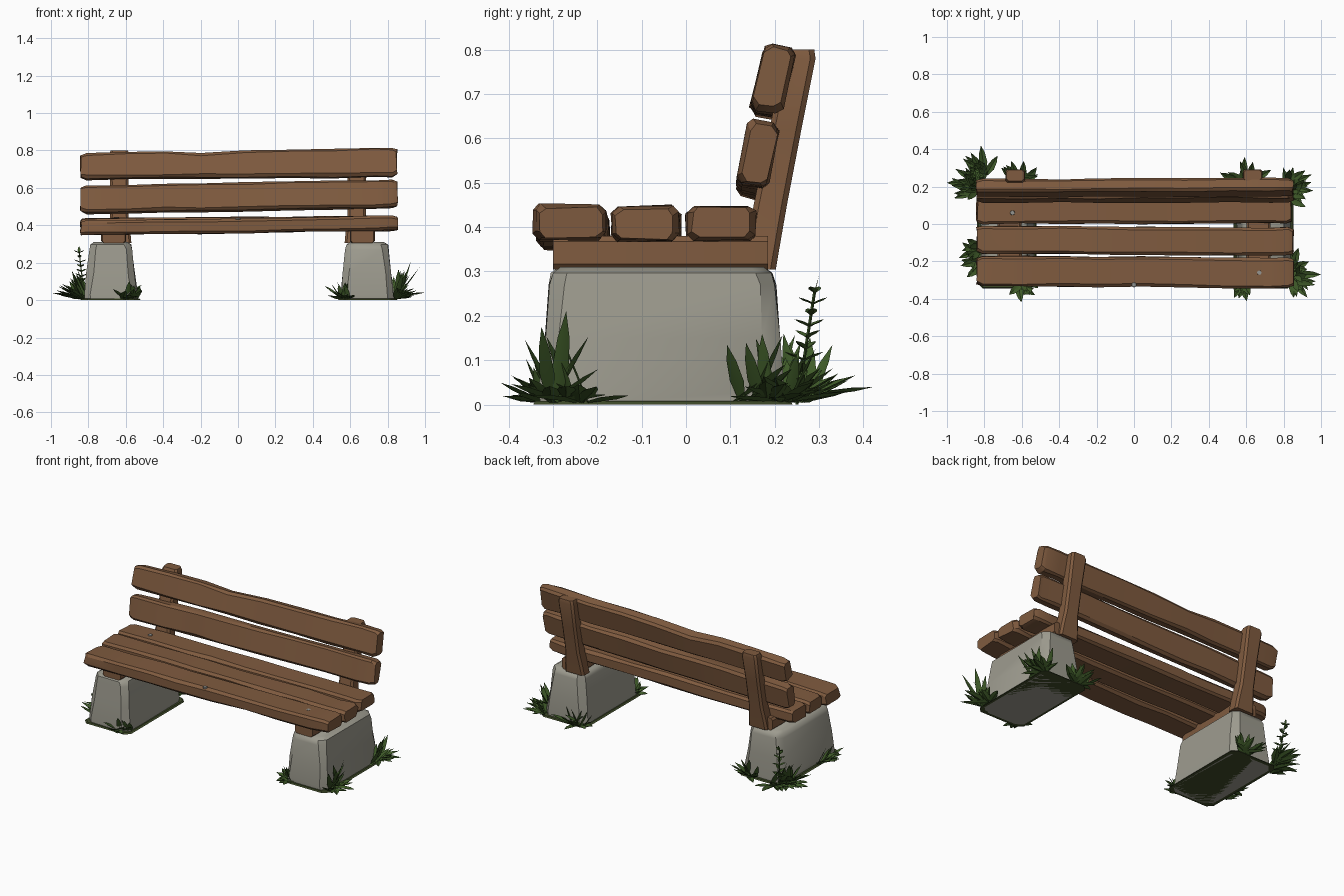
import bpy, bmesh, math, random
from mathutils import Vector

if "Cube" in bpy.data.objects:
    bpy.data.objects.remove(bpy.data.objects["Cube"])

random.seed(7)


def material(name, rgb):
    m = bpy.data.materials.new(name)
    m.diffuse_color = (*rgb, 1)
    m.use_nodes = True
    m.node_tree.nodes["Principled BSDF"].inputs["Base Color"].default_value = m.diffuse_color
    return m


WOOD = material("brown wood", (0.215, 0.105, 0.05))
STONE = material("grey stone", (0.34, 0.33, 0.275))
GRASS = material("green grass", (0.05, 0.105, 0.022))
MOSS = material("dark moss", (0.05, 0.07, 0.022))
NAIL = material("nail metal", (0.3, 0.3, 0.28))


def finish(bm, name, mat, angle=35, normals=True):
    if normals:
        bmesh.ops.recalc_face_normals(bm, faces=bm.faces[:])
    me = bpy.data.meshes.new(name)
    bm.to_mesh(me)
    bm.free()
    ob = bpy.data.objects.new(name, me)
    bpy.context.collection.objects.link(ob)
    me.materials.append(mat)
    bpy.ops.object.select_all(action='DESELECT')
    ob.select_set(True)
    bpy.context.view_layer.objects.active = ob
    bpy.ops.object.shade_smooth_by_angle(angle=math.radians(angle))
    return ob


def loft(bm, rings):
    """Skin closed rings of points and cap both ends."""
    vs = [[bm.verts.new(p) for p in r] for r in rings]
    n = len(vs[0])
    for a, b in zip(vs, vs[1:]):
        for i in range(n):
            bm.faces.new((a[i], a[(i + 1) % n], b[(i + 1) % n], b[i]))
    bm.faces.new(vs[0][::-1])
    bm.faces.new(vs[-1])


def chamfered(w, h, c):
    """Corner points of a chamfered rectangle."""
    w, h = w / 2, h / 2
    return [(-w + c, -h), (w - c, -h), (w, -h + c), (w, h - c),
            (w - c, h), (-w + c, h), (-w, h - c), (-w, -h + c)]


def plank(name, left, right, thick, heights, tilt=0, dip=None, x0=-0.84, x1=0.85):
    """Worn board along x; left and right are (y, z) centres of its ends."""
    stops = [0, 0.018, 0.14, 0.27, 0.38, 0.52, 0.66, 0.8, 0.93, 0.985, 1]
    a, rings = math.radians(tilt), []
    for i, t in enumerate(stops):
        end = i in (0, len(stops) - 1)
        k = 0.86 if end else 1
        cy = left[0] + (right[0] - left[0]) * t + random.uniform(-0.003, 0.003)
        cz = left[1] + (right[1] - left[1]) * t + random.uniform(-0.003, 0.003)
        h = (heights[0] + (heights[1] - heights[0]) * t) * k
        ring = []
        for u, v in chamfered(thick * k, h, 0.014):
            u += random.uniform(-0.003, 0.003)
            v += random.uniform(-0.003, 0.003)
            if dip and i == dip and v > 0:
                v -= 0.016
            x = x0 + (x1 - x0) * t + (random.uniform(-0.006, 0.006) if end else 0)
            ring.append((x, cy + u * math.cos(a) + v * math.sin(a),
                         cz - u * math.sin(a) + v * math.cos(a)))
        rings.append(ring)
    bm = bmesh.new()
    loft(bm, rings)
    return finish(bm, name, WOOD, 30)


# Seat and back boards
plank("seat_plank_front", (-0.25, 0.385), (-0.262, 0.411), 0.162, (0.078, 0.078))
plank("seat_plank_middle", (-0.083, 0.397), (-0.092, 0.409), 0.148, (0.08, 0.078))
plank("seat_plank_rear", (0.078, 0.400), (0.08, 0.410), 0.152, (0.08, 0.078), x1=0.84)
plank("back_plank_lower", (0.160, 0.538), (0.163, 0.567), 0.072, (0.147, 0.15), 11)
plank("back_plank_upper", (0.194, 0.714), (0.198, 0.735), 0.072, (0.138, 0.155), 13, dip=4)

# Nail heads on the seat
for i, (x, y, z) in enumerate([(-0.65, 0.06, 0.441), (0.67, -0.26, 0.447), (0, -0.325, 0.436)]):
    bm = bmesh.new()
    bmesh.ops.create_cone(bm, cap_ends=True, segments=8, radius1=0.014, radius2=0.012, depth=0.008)
    bmesh.ops.translate(bm, verts=bm.verts, vec=(x, y, z))
    finish(bm, f"nail_{i}", NAIL)


def stone(name, cx):
    """Tapered, worn foundation block."""
    levels = [(0.0, 0.285, 0.55, -0.055), (0.03, 0.285, 0.55, -0.055), (0.15, 0.258, 0.53, -0.055),
              (0.27, 0.232, 0.508, -0.053), (0.297, 0.216, 0.496, -0.053), (0.31, 0.18, 0.46, -0.053)]
    rings = []
    for z, w, d, cy in levels:
        rings.append([(cx + u + random.uniform(-0.004, 0.004), cy + v + random.uniform(-0.004, 0.004), z)
                      for u, v in chamfered(w, d, 0.035)])
    bm = bmesh.new()
    loft(bm, rings)
    finish(bm, name, STONE, 40)


for side, cx in (("left", -0.68), ("right", 0.692)):
    s = -1 if cx < 0 else 1
    stone(f"stone_{side}", cx)

    # Moss mat under the stone
    bm = bmesh.new()
    loft(bm, [[(cx + u, -0.052 + v, z) for u, v in chamfered(w, d, 0.03)]
              for z, w, d in ((0, 0.32, 0.585), (0.008, 0.305, 0.575))])
    finish(bm, f"moss_mat_{side}", MOSS)

    # Cross beam carrying the seat boards
    bm = bmesh.new()
    loft(bm, [[(s * 0.665 + u * k, y, 0.342 + v) for u, v in chamfered(0.135, 0.075, 0.012)]
              for y, k in ((-0.30, 0.9), (-0.27, 1), (-0.05, 0.94), (0.1, 1), (0.185, 0.95))])
    finish(bm, f"seat_beam_{side}", WOOD)

    # Leaning back post, flared at its foot
    bm = bmesh.new()
    loft(bm, [[(s * 0.635 + u, y + v, z) for u, v in chamfered(w, d, 0.012)]
              for z, y, w, d in ((0.305, 0.165, 0.13, 0.075), (0.37, 0.176, 0.118, 0.075),
                                 (0.45, 0.19, 0.098, 0.075), (0.62, 0.224, 0.098, 0.072),
                                 (0.78, 0.256, 0.106, 0.072), (0.8, 0.259, 0.092, 0.06))])
    finish(bm, f"back_post_{side}", WOOD)


def blade(bm, base, az, elev, length, width, droop=0.35):
    """Folded, pointed leaf with three cross rows and a tip."""
    d = Vector((math.cos(az), math.sin(az), 0))
    side = Vector((-d.y, d.x, 0))
    rows = []
    for t, w in ((0, 0.45), (0.35, 1), (0.7, 0.7), (1, 0)):
        p = Vector(base) + d * (length * t * math.cos(elev))
        p.z += length * (t * math.sin(elev) - droop * t * t * math.cos(elev) * 0.5)
        pts = [p] if w == 0 else [p + side * (width * w / 2), p - Vector((0, 0, width * 0.2)),
                                  p - side * (width * w / 2)]
        for q in pts:
            q.x = max(-1, min(1, q.x))
            q.y = max(-0.42, min(0.42, q.y))
            q.z = max(0.004, q.z)
        rows.append([bm.verts.new(q) for q in pts])
    for a, b in zip(rows, rows[1:]):
        for i in (0, 1):
            if len(b) == 3:
                bm.faces.new((a[i], a[i + 1], b[i + 1], b[i]))
            else:
                bm.faces.new((a[i], a[i + 1], b[0]))


def clump(name, start, end, out, n, reach, tall):
    """Row of leaves from start to end, leaning towards angle out (degrees)."""
    bm = bmesh.new()
    for i in range(n):
        t = random.random()
        base = (start[0] + (end[0] - start[0]) * t, start[1] + (end[1] - start[1]) * t, 0.008)
        az = math.radians(out + random.uniform(-85, 85))
        if i % 4 == 0:      # upright leaf
            blade(bm, base, az, math.radians(random.uniform(52, 72)),
                  tall * random.uniform(0.75, 1.1), 0.034, 0.1)
        else:               # low spreading leaf
            blade(bm, base, az, math.radians(random.uniform(14, 45)),
                  reach * random.uniform(0.65, 1.1), 0.042)
    finish(bm, name, GRASS, 40, False)


# Grass along the stone corners
clump("grass_back_left", (-0.85, 0.16), (-0.78, 0.28), 140, 44, 0.16, 0.17)
clump("grass_back_left_inner", (-0.64, 0.235), (-0.55, 0.22), 75, 16, 0.13, 0.12)
clump("grass_front_left", (-0.83, -0.24), (-0.83, -0.10), 180, 15, 0.12, 0.12)
clump("grass_front_left_inner", (-0.62, -0.33), (-0.54, -0.29), 300, 14, 0.10, 0.10)
clump("grass_back_right", (0.84, 0.10), (0.82, 0.24), 30, 26, 0.14, 0.16)
clump("grass_back_right_inner", (0.64, 0.235), (0.55, 0.22), 105, 18, 0.13, 0.13)
clump("grass_front_right", (0.845, -0.32), (0.85, -0.22), 0, 18, 0.13, 0.20)
clump("grass_front_right_inner", (0.60, -0.33), (0.55, -0.29), 240, 14, 0.10, 0.10)

# Longest leaves at both sides
bm = bmesh.new()
blade(bm, (-0.86, 0.22, 0.02), math.pi, 0.3, 0.15, 0.045)
blade(bm, (0.85, -0.27, 0.02), 0, 0.3, 0.16, 0.045)
blade(bm, (0.86, -0.29, 0.01), 0.3, 1.25, 0.215, 0.04, 0.1)
blade(bm, (-0.80, 0.28, 0.02), 1.7, 0.3, 0.15, 0.045)
finish(bm, "grass_long_leaves", GRASS, 40, False)

# Tall sprig with paired leaves behind the left stone
bm = bmesh.new()
foot, top = Vector((-0.82, 0.25, 0)), Vector((-0.85, 0.29, 0.255))
loft(bm, [[p + Vector((0.004 * math.cos(a), 0.004 * math.sin(a), 0)) for a in (0, 2.1, 4.2)]
          for p in (foot, top)])
for i in range(8):
    p = foot.lerp(top, 0.3 + 0.1 * i)
    for k in (0, math.pi):
        blade(bm, p, i * 1.3 + k, 0.5, 0.055 - 0.003 * i, 0.022)
blade(bm, top, 1.5, 1.3, 0.035, 0.016, 0)
finish(bm, "sprig", GRASS, 40, False)
